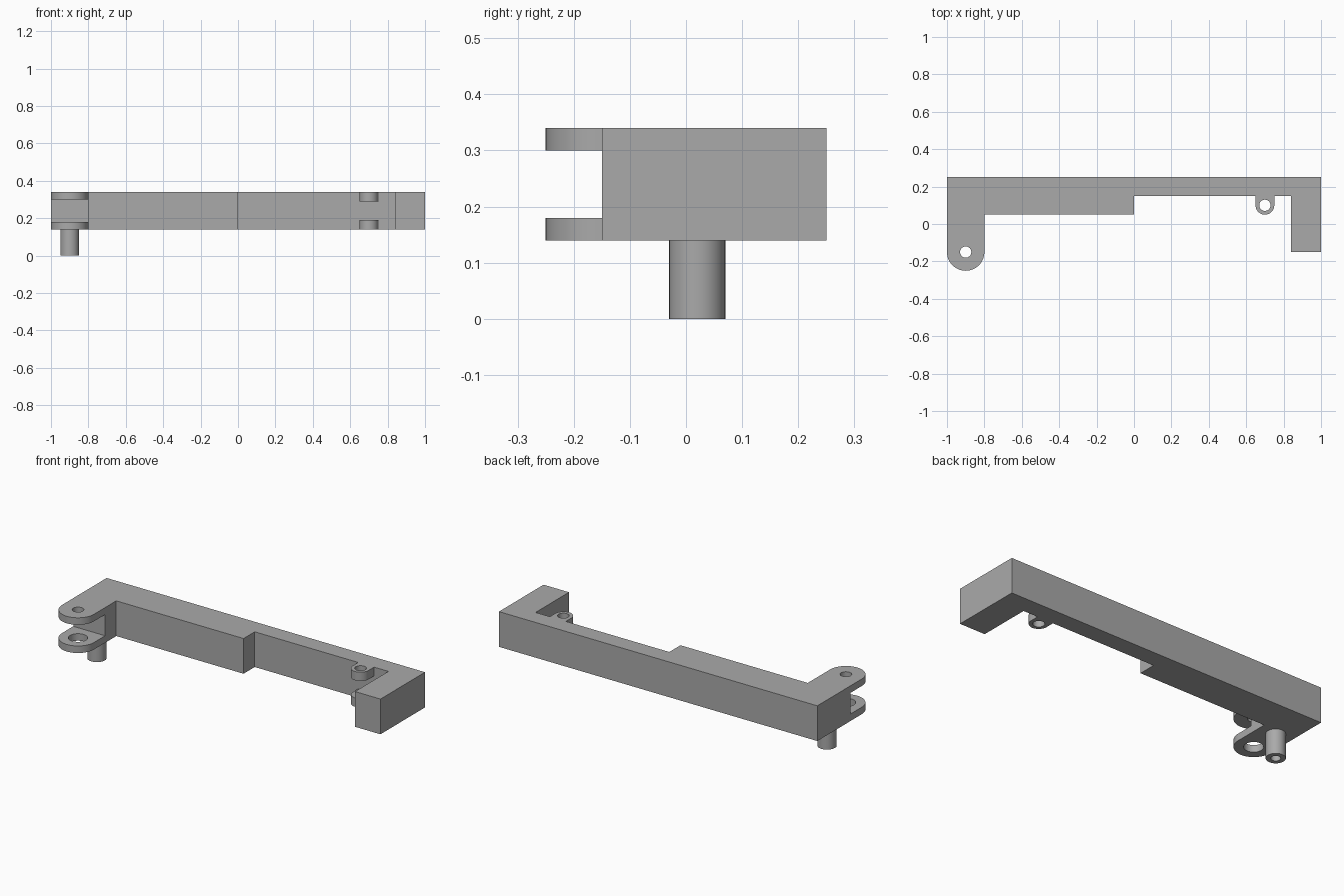
import bpy, bmesh, math

if "Cube" in bpy.data.objects:
    bpy.data.objects.remove(bpy.data.objects["Cube"])

grey = bpy.data.materials.new("plain grey")
grey.diffuse_color = (0.4, 0.4, 0.4, 1)
grey.use_nodes = True
grey.node_tree.nodes["Principled BSDF"].inputs["Base Color"].default_value = grey.diffuse_color
Z0, Z1 = 0.14, 0.34


def prism(name, outline, z0, z1):
    """Extrude a closed xy outline between two heights."""
    bm = bmesh.new()
    face = bm.faces.new([bm.verts.new((x, y, z0)) for x, y in outline])
    up = bmesh.ops.extrude_face_region(bm, geom=[face])
    for v in up["geom"]:
        if isinstance(v, bmesh.types.BMVert):
            v.co.z = z1
    bmesh.ops.recalc_face_normals(bm, faces=bm.faces)
    me = bpy.data.meshes.new(name)
    bm.to_mesh(me)
    bm.free()
    me.materials.append(grey)
    ob = bpy.data.objects.new(name, me)
    bpy.context.collection.objects.link(ob)
    return ob


def arc(cx, cy, r, a0=0, a1=360, n=48):
    """Points on an arc; a full turn leaves out the repeated end point."""
    last = n if a1 - a0 == 360 else n + 1
    return [(cx + r * math.cos(math.radians(a0 + (a1 - a0) * i / n)),
             cy + r * math.sin(math.radians(a0 + (a1 - a0) * i / n))) for i in range(last)]


def box(name, x0, x1, y0, y1, z0, z1):
    return prism(name, [(x0, y0), (x1, y0), (x1, y1), (x0, y1)], z0, z1)


def carve(ob, cutters):
    """Subtract the cutters for good, then smooth the round walls."""
    for c in cutters:
        mod = ob.modifiers.new("cut", 'BOOLEAN')
        mod.operation, mod.solver, mod.object = 'DIFFERENCE', 'EXACT', c
        c.hide_render = True
    bpy.context.view_layer.update()
    me = bpy.data.meshes.new_from_object(ob.evaluated_get(bpy.context.evaluated_depsgraph_get()))
    ob.modifiers.clear()
    ob.data = me
    for c in cutters:
        bpy.data.objects.remove(c)
    bpy.ops.object.select_all(action='DESELECT')
    ob.select_set(True)
    bpy.context.view_layer.objects.active = ob
    bpy.ops.object.shade_smooth_by_angle(angle=math.radians(30))


# bracket: stepped bar with a rounded left arm, small lug and square right arm
outline = ([(-1, 0.25)] + arc(-0.9, -0.15, 0.1, 180, 360, 32)
           + [(-0.8, 0.05), (0, 0.05), (0, 0.15), (0.65, 0.15)]
           + arc(0.7, 0.1, 0.05, 180, 360, 32)
           + [(0.75, 0.15), (0.84, 0.15), (0.84, -0.15), (1, -0.15), (1, 0.25)])
bracket = prism("bracket", outline, Z0, Z1)
carve(bracket, [
    box("fork_slot", -1.1, -0.7, -0.3, -0.05, 0.18, 0.30),
    box("small_lug_slot", 0.6, 0.8, 0, 0.15, 0.19, 0.29),
    prism("fork_top_hole", arc(-0.9, -0.15, 0.03), 0.25, 0.4),
    prism("fork_bottom_hole", arc(-0.9, -0.15, 0.05), 0.1, 0.24),
    prism("small_lug_hole", arc(0.7, 0.1, 0.03), 0.1, 0.4),
])

# hollow pin under the left arm
pin = prism("pin", arc(-0.9, 0.02, 0.05), 0, Z0)
carve(pin, [prism("pin_bore", arc(-0.9, 0.02, 0.025), -0.1, Z0 - 0.005)])
